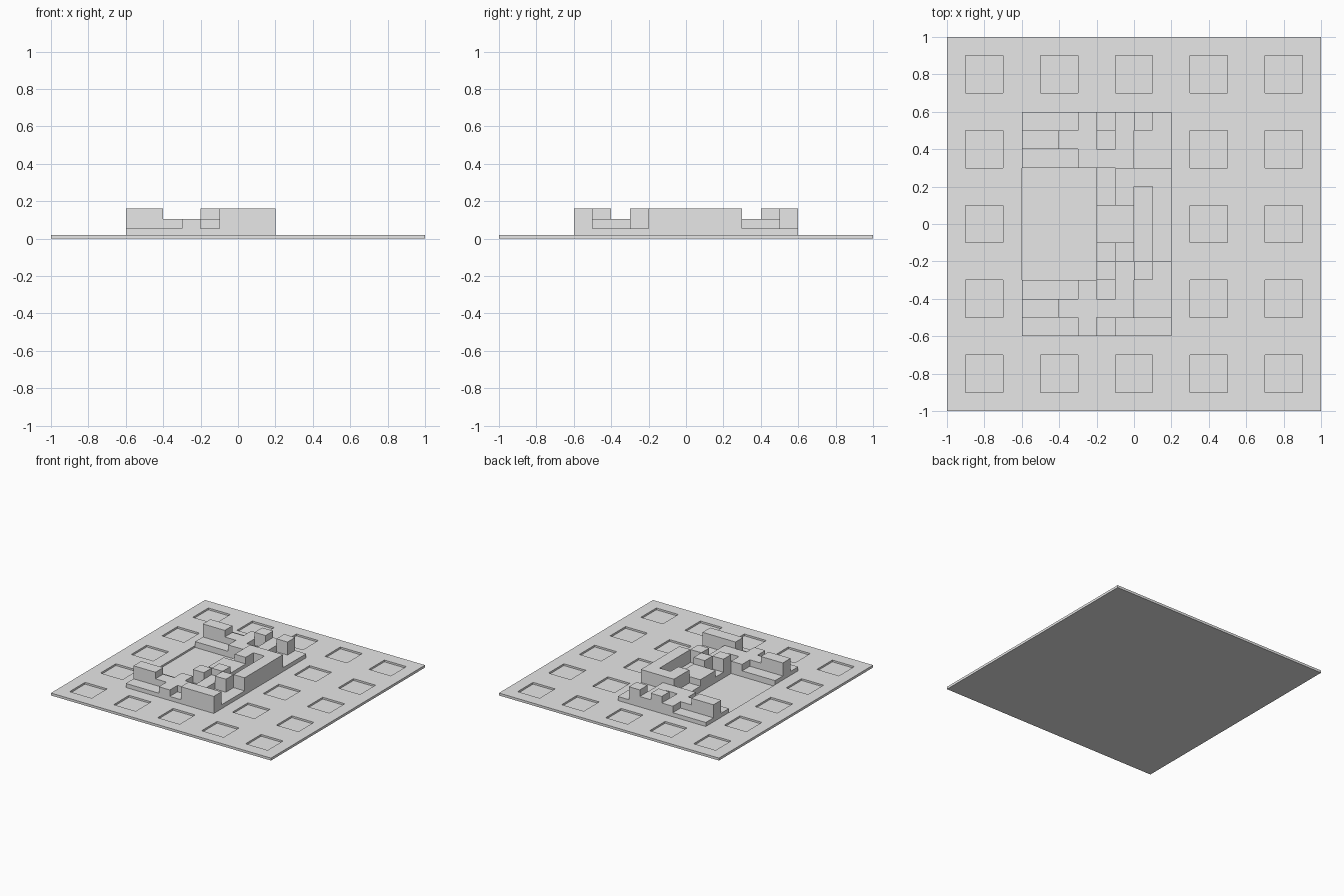
import bpy
import bmesh

cube = bpy.data.objects.get("Cube")
if cube:
    bpy.data.objects.remove(cube, do_unlink=True)

GRID = 0.1
FLOOR, PLATE, LOW, MID, TOP = 0.005, 0.02, 0.053, 0.106, 0.16

stone = bpy.data.materials.new("light_grey")
stone.use_nodes = True
stone.diffuse_color = (0.8, 0.8, 0.8, 1)
stone.node_tree.nodes["Principled BSDF"].inputs["Base Color"].default_value = (0.8, 0.8, 0.8, 1)


def cells(*rects):
    """Grid cells covered by rectangles given as x0, x1, y0, y1 in grid steps."""
    return {(x, y) for x0, x1, y0, y1 in rects
            for x in range(x0, x1) for y in range(y0, y1)}


def tier(name, area, z0, z1):
    """Closed flat slab over a set of grid cells, with walls only on its outline."""
    bm = bmesh.new()
    verts = {}

    def vert(x, y, z):
        key = (x, y, z)
        if key not in verts:
            verts[key] = bm.verts.new((x * GRID, y * GRID, z))
        return verts[key]

    for x, y in area:
        ring = [(x, y), (x + 1, y), (x + 1, y + 1), (x, y + 1)]
        beside = [(x, y - 1), (x + 1, y), (x, y + 1), (x - 1, y)]
        bm.faces.new([vert(*p, z1) for p in ring])
        bm.faces.new([vert(*p, z0) for p in reversed(ring)])
        for i, other in enumerate(beside):
            if other not in area:
                a, b = ring[i], ring[(i + 1) % 4]
                bm.faces.new([vert(*a, z0), vert(*b, z0), vert(*b, z1), vert(*a, z1)])
    mesh = bpy.data.meshes.new(name)
    bm.to_mesh(mesh)
    bm.free()
    mesh.materials.append(stone)
    obj = bpy.data.objects.new(name, mesh)
    bpy.context.collection.objects.link(obj)
    return obj


# Ground plate with square sockets and a sunken court
ground = cells((-10, 10, -10, 10))
building = cells((-6, 2, -6, 6))
court = cells((-6, -2, -3, 3))
sockets = set()
for cx in range(-8, 9, 4):
    for cy in range(-8, 9, 4):
        socket = cells((cx - 1, cx + 1, cy - 1, cy + 1))
        if not socket & building:
            sockets |= socket
tier("plate_bottom", ground, 0, FLOOR)
tier("plate_top", ground - court - sockets, FLOOR, PLATE)

# Low foundation around the court
tier("foundation", building - court, PLATE, LOW)

# Full height pieces
front_wall = cells((-1, 2, -6, -5))
side_wall = cells((1, 2, -2, 3), (-1, 1, 2, 3), (-1, 0, 1, 2))
wing_blocks = cells((-6, -4, -5, -4), (-6, -4, 4, 5))
pillars = cells((-2, -1, -3, -2), (0, 1, -3, -2), (-1, 0, -2, -1),
                (-2, -1, 5, 6), (0, 1, 5, 6))
tall = front_wall | side_wall | wing_blocks | pillars

# Middle terraces: front wing, bridge and back wing
front_terrace = cells((-3, -2, -6, -5), (-4, 0, -5, -4), (-3, -2, -4, -3), (-1, 0, -4, -2))
bridge = cells((-2, 0, -1, 1))
back_terrace = cells((-3, 0, 3, 4), (-4, -2, 4, 5), (-1, 0, 4, 5), (-3, 0, 5, 6))
tier("terraces", front_terrace | bridge | back_terrace | tall, LOW, MID)

# Upper parts standing on the terraces
tier("front_wall", front_wall, MID, TOP)
tier("side_wall", side_wall, MID, TOP)
tier("wing_blocks", wing_blocks, MID, TOP)
tier("pillars", pillars, MID, TOP)
